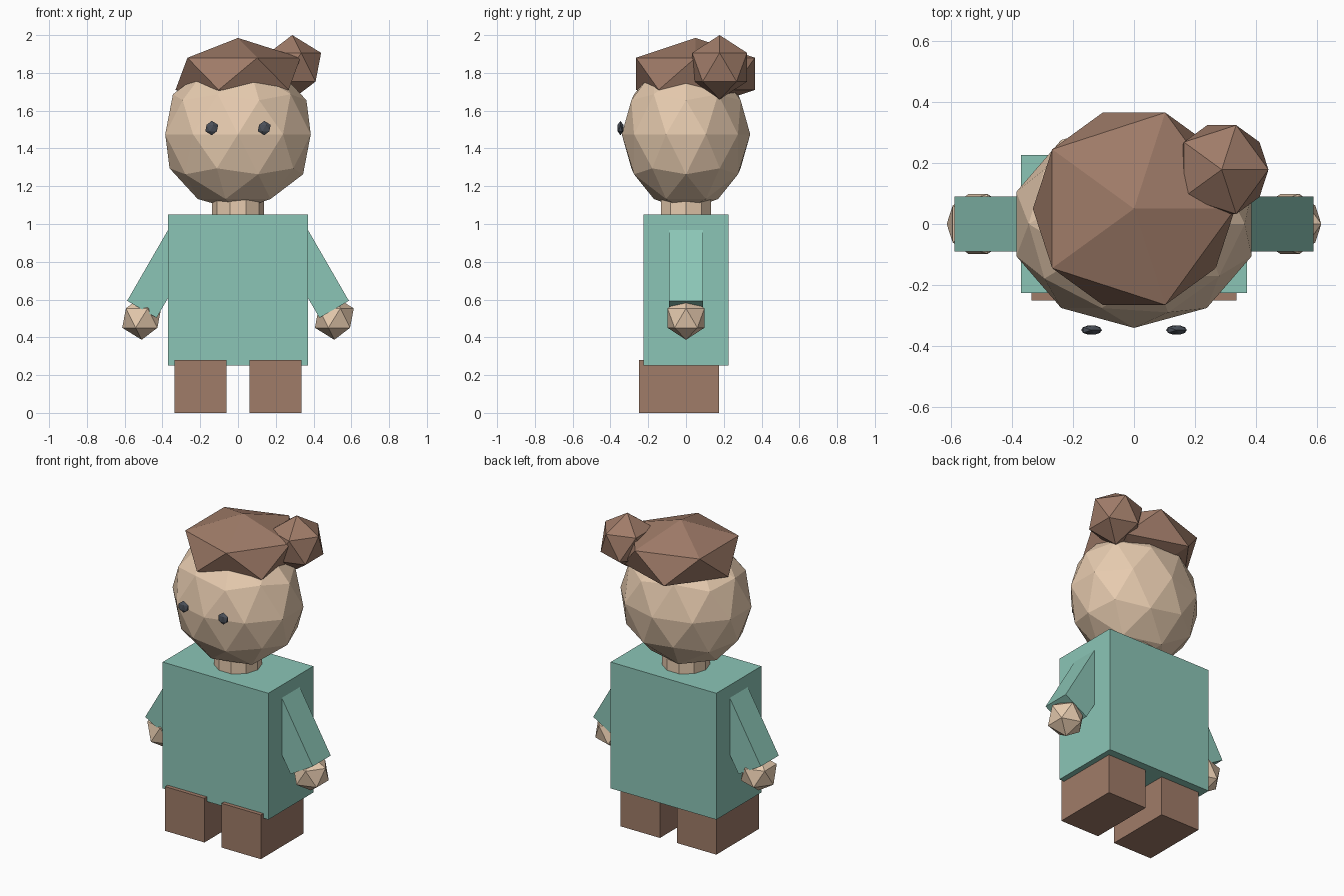
import bpy
from math import radians

if "Cube" in bpy.data.objects:
    bpy.data.objects.remove(bpy.data.objects["Cube"])


def material(name, rgb):
    m = bpy.data.materials.new(name)
    m.diffuse_color = (*rgb, 1)
    m.use_nodes = True
    m.node_tree.nodes["Principled BSDF"].inputs["Base Color"].default_value = m.diffuse_color
    return m


TEAL = material("teal", (0.26, 0.56, 0.47))
SKIN = material("skin", (0.80, 0.60, 0.43))
BROWN = material("brown", (0.35, 0.20, 0.14))
DARK = material("dark", (0.07, 0.08, 0.10))


def finish(name, mat, scale=(1, 1, 1)):
    ob = bpy.context.object
    ob.name = name
    ob.scale = scale
    ob.data.materials.append(mat)
    return ob


def box(name, centre, size, mat, tilt=0):
    bpy.ops.mesh.primitive_cube_add(size=1, location=centre, rotation=(0, tilt, 0))
    return finish(name, mat, size)


def ball(name, centre, radii, mat, detail=1):
    bpy.ops.mesh.primitive_ico_sphere_add(subdivisions=detail, radius=1, location=centre)
    return finish(name, mat, radii)


# Torso and neck
box("torso", (0, 0, 0.65), (0.74, 0.45, 0.80), TEAL)
bpy.ops.mesh.primitive_cylinder_add(vertices=10, radius=0.138, depth=0.2,
                                    location=(0, 0, 1.10), rotation=(0, 0, radians(90)))
finish("neck", SKIN)

# Head, hair and side bun
ball("head", (0, 0, 1.475), (0.405, 0.34, 0.403), SKIN, detail=2)
ball("hair", (0, 0.05, 1.795), (0.37, 0.37, 0.19), BROWN)
ball("hair_bun", (0.287, 0.178, 1.83), (0.171, 0.171, 0.17), BROWN)

# Paired parts
for side, s in (("left", -1), ("right", 1)):
    box(side + "_leg", (s * 0.1975, -0.0375, 0.14), (0.275, 0.425, 0.28), BROWN)
    box(side + "_arm", (s * 0.384, 0, 0.765), (0.18, 0.18, 0.50), TEAL, tilt=-s * radians(30))
    ball(side + "_hand", (s * 0.51, 0, 0.502), (0.115, 0.115, 0.115), SKIN)
    ball(side + "_eye", (s * 0.139, -0.347, 1.508), (0.038, 0.018, 0.038), DARK)
